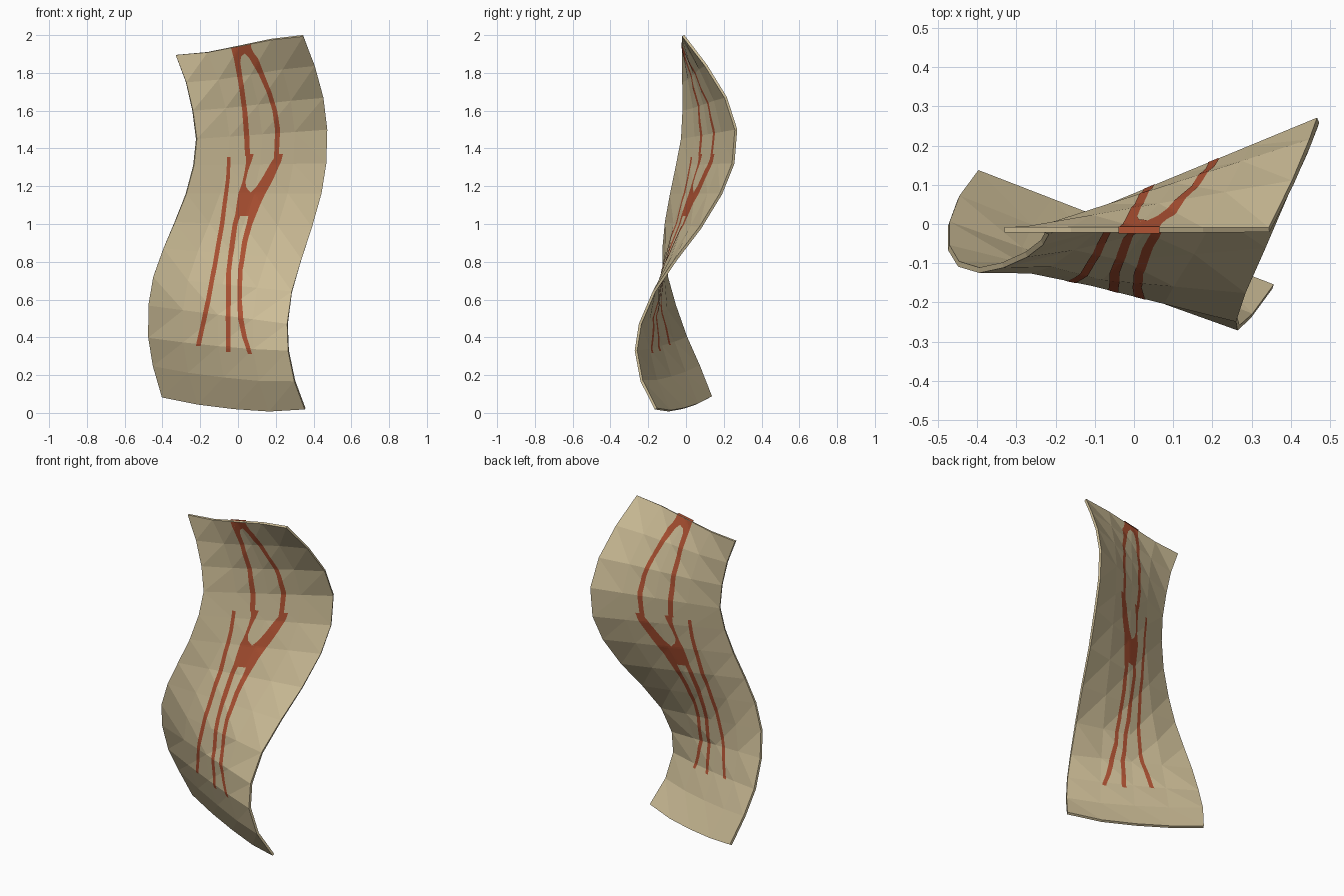
import bpy, bmesh
from mathutils import Vector
from mathutils.bvhtree import BVHTree

if "Cube" in bpy.data.objects:
    bpy.data.objects.remove(bpy.data.objects["Cube"])

THICK = 0.014
COLS = 4


def material(name, rgb):
    m = bpy.data.materials.new(name)
    m.diffuse_color = (*rgb, 1)
    m.use_nodes = True
    m.node_tree.nodes["Principled BSDF"].inputs["Base Color"].default_value = m.diffuse_color
    return m


def add_object(name, bm, mat):
    mesh = bpy.data.meshes.new(name)
    bm.to_mesh(mesh)
    mesh.materials.append(mat)
    ob = bpy.data.objects.new(name, mesh)
    bpy.context.collection.objects.link(ob)
    return ob


tan = material("tan cloth", (0.61, 0.51, 0.31))
red = material("rust paint", (0.43, 0.085, 0.033))

# Side edges of the twisted cloth, top to bottom
left = [(-.33, -.015, 1.895), (-.275, -.013, 1.75), (-.24, -.012, 1.60), (-.22, -.02, 1.45),
        (-.235, -.047, 1.31), (-.275, -.078, 1.16), (-.335, -.105, 1.01), (-.395, -.118, .87),
        (-.448, -.102, .72), (-.473, -.06, .57), (-.473, .0, .40), (-.448, .067, .25), (-.40, .132, .085)]
right = [(.345, -.015, 1.997), (.405, .105, 1.84), (.45, .21, 1.67), (.47, .265, 1.50),
         (.465, .25, 1.32), (.44, .185, 1.16), (.39, .075, .98), (.335, -.055, .81),
         (.285, -.17, .64), (.262, -.243, .47), (.267, -.265, .33), (.30, -.235, .17), (.355, -.16, .022)]
top_wave = (0, -.011, -.003, .006, 0)
hem_wave = (0, -.022, -.03, -.027, 0)

# Cloth sheet: straight rungs between the edges, with wavy ends
bm = bmesh.new()
grid = []
n = len(left) - 1
for i, (a, b) in enumerate(zip(left, right)):
    top_fade, hem_fade = max(0, 1 - i / 3), max(0, i / 3 - (n / 3 - 1))
    row = []
    for c in range(COLS + 1):
        p = Vector(a).lerp(Vector(b), c / COLS)
        p.z += top_wave[c] * top_fade + hem_wave[c] * hem_fade
        row.append(bm.verts.new(p))
    grid.append(row)
for r0, r1 in zip(grid, grid[1:]):
    for c in range(COLS):
        bm.faces.new((r0[c], r1[c], r1[c + 1], r0[c + 1]))
bmesh.ops.triangulate(bm, faces=bm.faces[:], quad_method='SHORT_EDGE')
bm.normal_update()
tree = BVHTree.FromBMesh(bm)
top_edge = [v.co.copy() for v in grid[0]]
cloth = add_object("cloth", bm, tan)
mod = cloth.modifiers.new("thickness", 'SOLIDIFY')
mod.thickness = THICK
mod.offset = 0
bm.free()


def top_z(x):
    for a, b in zip(top_edge, top_edge[1:]):
        if x <= b.x:
            return a.z + (b.z - a.z) * (x - a.x) / (b.x - a.x)
    return top_edge[-1].z


def on_cloth(x, z, side):
    z = min(z, top_z(x) - .0015)
    loc, nor, _, _ = tree.ray_cast(Vector((x, -2, z)), Vector((0, 1, 0)))
    if nor.y > 0:
        nor = -nor
    return loc + nor * side * (THICK / 2 + .0012)


# Painted band draped on both faces; rows are (z, left x, right x)
def paint(name, rows, cells=4):
    bm = bmesh.new()
    lines = []
    for (z0, l0, r0), (z1, l1, r1) in zip(rows, rows[1:]):
        steps = max(1, round(abs(z0 - z1) / .01))
        lines += [[v0 + (v1 - v0) * k / steps for v0, v1 in ((z0, z1), (l0, l1), (r0, r1))]
                  for k in range(steps)]
    lines.append(rows[-1])
    for side in (1, -1):
        prev = None
        for z, l, r in lines:
            cur = [bm.verts.new(on_cloth(l + (r - l) * k / cells, z, side)) for k in range(cells + 1)]
            if prev:
                for k in range(cells):
                    quad = [prev[k], cur[k], cur[k + 1], prev[k + 1]]
                    bm.faces.new(quad[::side])
            prev = cur
    add_object(name, bm, red)
    bm.free()


# Upper loop
paint("loop_cap", [(1.97, -.04, .065), (1.935, -.037, .07), (1.905, -.03, .085)], 10)
paint("loop_left", [(1.905, -.03, .035), (1.89, -.026, .015), (1.86, -.02, .01), (1.75, 0, .026),
                    (1.6, .02, .046), (1.45, .03, .058), (1.36, .034, .06)])
paint("loop_right", [(1.905, .035, .085), (1.88, .06, .105), (1.8, .105, .135), (1.7, .15, .175),
                     (1.6, .18, .205), (1.5, .193, .22), (1.4, .19, .215), (1.33, .185, .21)])
# Fork and its body
paint("fork_left", [(1.37, .04, .08), (1.33, .04, .068), (1.28, .033, .05), (1.22, .02, .036),
                    (1.19, .01, .042), (1.165, 0, .065)])
paint("fork_right", [(1.37, .205, .235), (1.33, .175, .225), (1.25, .13, .19), (1.2, .098, .165),
                     (1.165, .065, .145)])
paint("fork_body", [(1.165, 0, .145), (1.1, -.01, .115), (1.06, -.015, .10), (1.04, -.016, .09)], 10)
# Three long tails
paint("tail_left", [(1.355, -.06, -.042), (1.24, -.066, -.046), (1.0, -.098, -.074),
                    (.787, -.134, -.11), (.575, -.173, -.148), (.357, -.22, -.195)])
paint("tail_middle", [(1.05, -.016, .012), (1.0, -.03, -.004), (.9, -.045, -.018), (.75, -.062, -.036),
                      (.5, -.063, -.038), (.325, -.06, -.036)])
paint("tail_right", [(1.05, .055, .095), (1.0, .045, .075), (.9, .02, .048), (.75, 0, .024),
                     (.6, -.003, .021), (.5, .002, .03), (.4, .025, .05), (.315, .055, .077)])

# Paint running over the top edge
bm = bmesh.new()
rows = []
for x in (-.04, top_edge[2].x, .065):
    rows.append([bm.verts.new((x, -.015 + d, top_z(x) + .006)) for d in (-.009, .009)])
for a, b in zip(rows, rows[1:]):
    bm.faces.new((a[0], b[0], b[1], a[1]))
add_object("top_edge_paint", bm, red)
bm.free()
